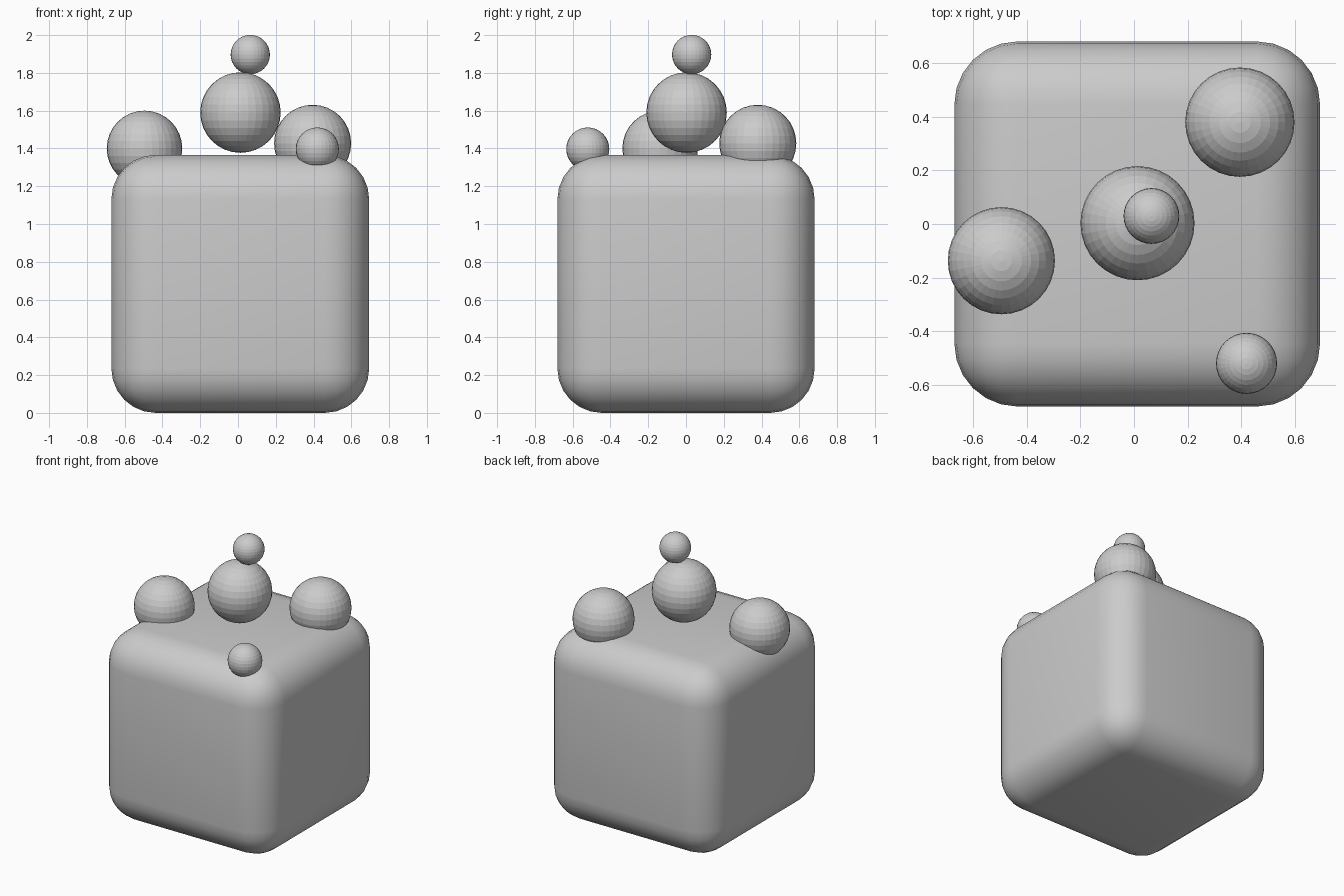
import bpy

old = bpy.data.objects.get("Cube")
if old:
    bpy.data.objects.remove(old, do_unlink=True)

# Single grey material
grey = bpy.data.materials.new("plain_grey")
grey.use_nodes = True
colour = (0.6, 0.6, 0.6, 1)
grey.diffuse_color = colour
grey.node_tree.nodes["Principled BSDF"].inputs["Base Color"].default_value = colour


def finish(name):
    obj = bpy.context.object
    obj.name = name
    obj.data.materials.append(grey)
    return obj


# Rounded block body
bpy.ops.mesh.primitive_cube_add(size=1, location=(0.012, 0, 0.683))
body = finish("rounded_block")
body.scale = (1.365, 1.362, 1.366)
bpy.ops.object.transform_apply(location=False, rotation=False, scale=True)
bevel = body.modifiers.new("rounding", 'BEVEL')
bevel.width = 0.235
bevel.segments = 6
bpy.ops.object.modifier_apply(modifier=bevel.name)
bpy.ops.object.shade_smooth()

# Faceted balls on top: name, centre, radius
balls = [
    ("middle_ball", (0.013, 0.003, 1.59), 0.213),
    ("top_ball", (0.065, 0.03, 1.897), 0.104),
    ("right_ball", (-0.495, -0.137, 1.4), 0.2),
    ("back_left_ball", (0.395, 0.38, 1.427), 0.204),
    ("front_left_ball", (0.42, -0.52, 1.397), 0.114),
]
for name, centre, radius in balls:
    bpy.ops.mesh.primitive_uv_sphere_add(segments=32, ring_count=16, radius=radius, location=centre)
    finish(name)
